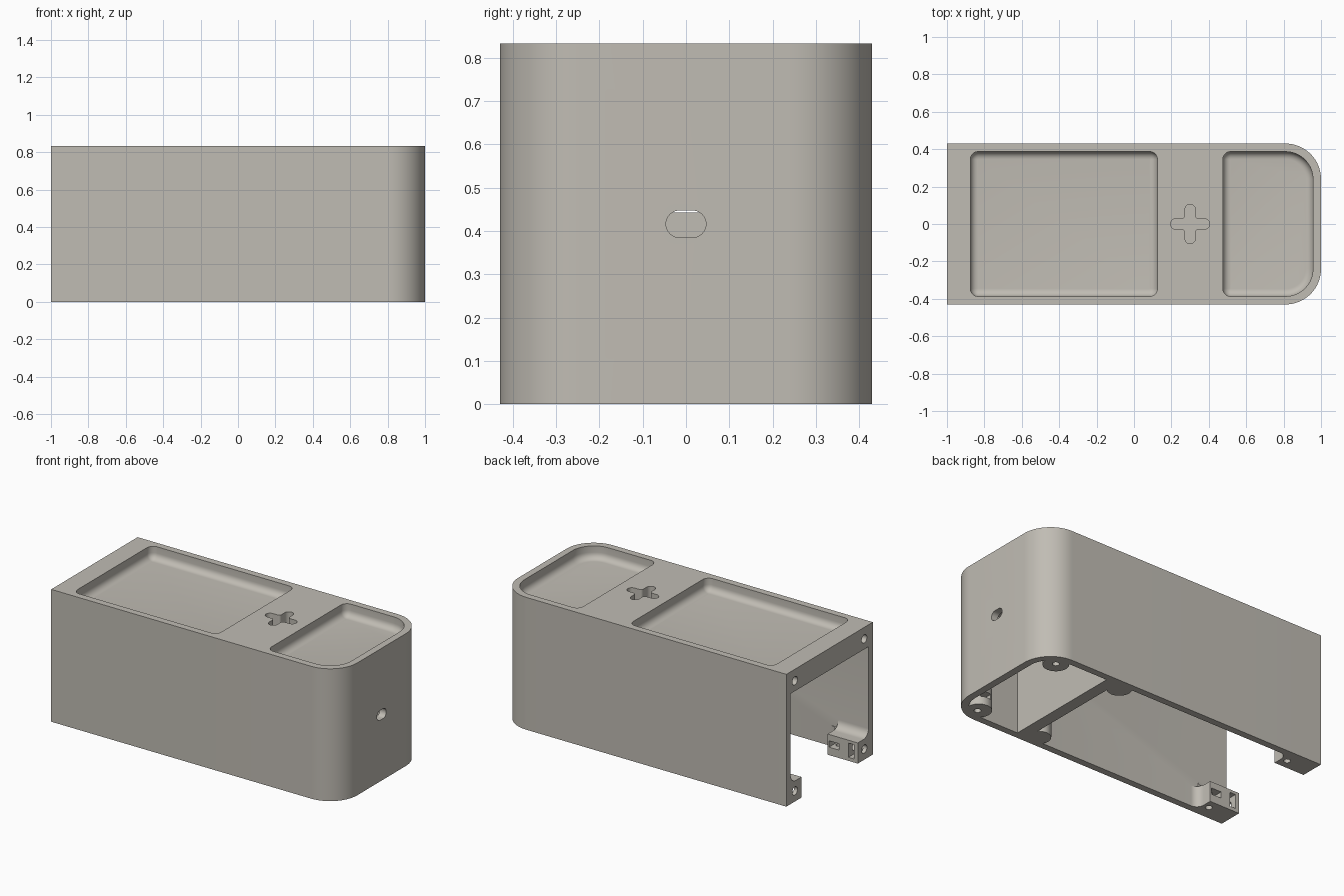
import bpy, bmesh, math

if "Cube" in bpy.data.objects:
    bpy.data.objects.remove(bpy.data.objects["Cube"])

grey = bpy.data.materials.new("warm grey plastic")
grey.diffuse_color = (0.53, 0.505, 0.455, 1)
grey.use_nodes = True
grey.node_tree.nodes["Principled BSDF"].inputs["Base Color"].default_value = grey.diffuse_color


def loft(name, rings):
    """Closed solid through rings of 3D points."""
    bm = bmesh.new()
    rows = [[bm.verts.new(p) for p in ring] for ring in rings]
    n = len(rows[0])
    for a, b in zip(rows, rows[1:]):
        for i in range(n):
            j = (i + 1) % n
            bm.faces.new((a[i], a[j], b[j], b[i]))
    bm.faces.new(rows[0][::-1])
    bm.faces.new(rows[-1])
    bmesh.ops.recalc_face_normals(bm, faces=bm.faces)
    me = bpy.data.meshes.new(name)
    bm.to_mesh(me)
    bm.free()
    me.materials.append(grey)
    ob = bpy.data.objects.new(name, me)
    bpy.context.collection.objects.link(ob)
    return ob


def prism(name, outline, lo, hi, axis="z"):
    """Extrude a 2D outline along an axis."""
    place = {"x": lambda u, v, w: (w, u, v),
             "y": lambda u, v, w: (u, w, v),
             "z": lambda u, v, w: (u, v, w)}[axis]
    return loft(name, [[place(u, v, w) for u, v in outline] for w in (lo, hi)])


def arc(cx, cy, r, a0, a1, n=10):
    return [(cx + r * math.cos(math.radians(a0 + (a1 - a0) * i / n)),
             cy + r * math.sin(math.radians(a0 + (a1 - a0) * i / n))) for i in range(n + 1)]


def rounded(x0, x1, y0, y1, rl, rr):
    """Rectangle with separate left and right corner radii."""
    return (arc(x1 - rr, y0 + rr, rr, -90, 0) + arc(x1 - rr, y1 - rr, rr, 0, 90)
            + arc(x0 + rl, y1 - rl, rl, 90, 180) + arc(x0 + rl, y0 + rl, rl, 180, 270))


def box(x0, x1, y0, y1):
    return [(x0, y0), (x1, y0), (x1, y1), (x0, y1)]


def circle(cx, cy, r):
    return arc(cx, cy, r, 0, 360, 24)[:-1]


def combine(target, tool, operation):
    mod = target.modifiers.new("combine", "BOOLEAN")
    mod.operation, mod.object, mod.solver = operation, tool, "EXACT"
    bpy.context.view_layer.objects.active = target
    bpy.ops.object.modifier_apply(modifier=mod.name)
    bpy.data.objects.remove(tool)


def tray(x0, x1, rl, rr):
    """Tray recess with a filleted floor."""
    top, floor, f, hy = 0.833, 0.753, 0.04, 0.387
    steps = [(0, top + 0.05), (0, floor + f)]
    steps += [(f - f * math.cos(t), floor + f - f * math.sin(t))
              for t in [math.pi / 2 * i / 6 for i in range(1, 7)]]
    return loft("tray_cutter", [[(x, y, z) for x, y in rounded(
        x0 + d, x1 - d, -hy + d, hy - d, max(rl - d, 0.004), max(rr - d, 0.004))]
        for d, z in steps])


# Shell: rounded at one end, open underneath and at the other end
body = prism("housing", [(-1, -0.43)] + arc(0.81, -0.24, 0.19, -90, 0, 16)
             + arc(0.81, 0.24, 0.19, 0, 90, 16) + [(-1, 0.43)], 0, 0.833)
combine(body, prism("cavity", [(-1.1, -0.387)] + arc(0.81, -0.242, 0.145, -90, 0, 16)
        + arc(0.81, 0.242, 0.145, 0, 90, 16) + [(-1.1, 0.387)], -0.1, 0.695), "DIFFERENCE")

# Partial dividing wall inside
combine(body, prism("divider", box(0.45, 0.525, -0.41, 0.41), 0, 0.443), "UNION")

for s in (-1, 1):
    # End boss with fillets into the side wall
    plan = [(-1, s * 0.41), (-1, s * 0.28), (-0.79, s * 0.28)]
    plan += [(x, s * y) for x, y in arc(-0.74, 0.337, 0.05, 180, 90, 8)] + [(-0.74, s * 0.41)]
    combine(body, prism("end_boss", plan, 0, 0.13), "UNION")
    side = [(s * 0.41, 0.10), (s * 0.34, 0.10)]
    side += [(s * y, z) for y, z in arc(0.337, 0.18, 0.05, -90, 0, 8)] + [(s * 0.41, 0.18)]
    combine(body, prism("boss_fillet", side, -1, -0.79, "x"), "UNION")
    # Screw bosses beside the divider and in the rounded corners
    combine(body, prism("middle_boss", circle(0.40, s * 0.35, 0.07), 0, 0.16), "UNION")
    combine(body, prism("corner_boss", circle(0.85, s * 0.335, 0.075), 0, 0.13), "UNION")
    # Screw holes
    for x in (-0.83, 0.855):
        combine(body, prism("hole", circle(x, s * 0.34, 0.02), -0.05, 0.11), "DIFFERENCE")
    for z, depth in ((0.067, 0.13), (0.76, 0.1)):
        combine(body, prism("hole", circle(s * 0.345, z, 0.026), -1.05, -1 + depth, "x"), "DIFFERENCE")
    # Nut slots in the inner face of the end boss
    y0, y1 = sorted((s * 0.26, s * 0.375))
    combine(body, prism("slot", box(-0.975, -0.935, 0.022, 0.112), y0, y1, "y"), "DIFFERENCE")
    combine(body, prism("slot", box(-0.87, -0.79 - 0.01, 0.05, 0.09), y0, y1, "y"), "DIFFERENCE")
    # Nut slot in the corner boss
    combine(body, prism("slot", box(0.82, 0.89, 0.05, 0.085), *sorted((s * 0.24, s * 0.37)), "y"),
            "DIFFERENCE")

# Two trays in the top
combine(body, tray(-0.875, 0.125, 0.042, 0.042), "DIFFERENCE")
combine(body, tray(0.475, 0.957, 0.042, 0.147), "DIFFERENCE")

# Cross-shaped recess between the trays
cross = []
for k in range(4):
    c, s = [(1, 0), (0, 1), (-1, 0), (0, -1)][k]
    arm = arc(0.077, 0, 0.028, -90, 90, 12) + arc(0.043, 0.043, 0.015, 270, 180, 5)
    cross += [(0.3 + c * x - s * y, s * x + c * y) for x, y in arm]
combine(body, prism("cross_cutter", cross, 0.755, 0.9), "DIFFERENCE")

# Cable slot in the rounded end
combine(body, prism("cable_slot", rounded(-0.046, 0.046, 0.385, 0.447, 0.0305, 0.0305),
                    0.9, 1.1, "x"), "DIFFERENCE")

bpy.ops.object.select_all(action="DESELECT")
body.select_set(True)
bpy.context.view_layer.objects.active = body
bpy.ops.object.shade_smooth_by_angle(angle=math.radians(30))
